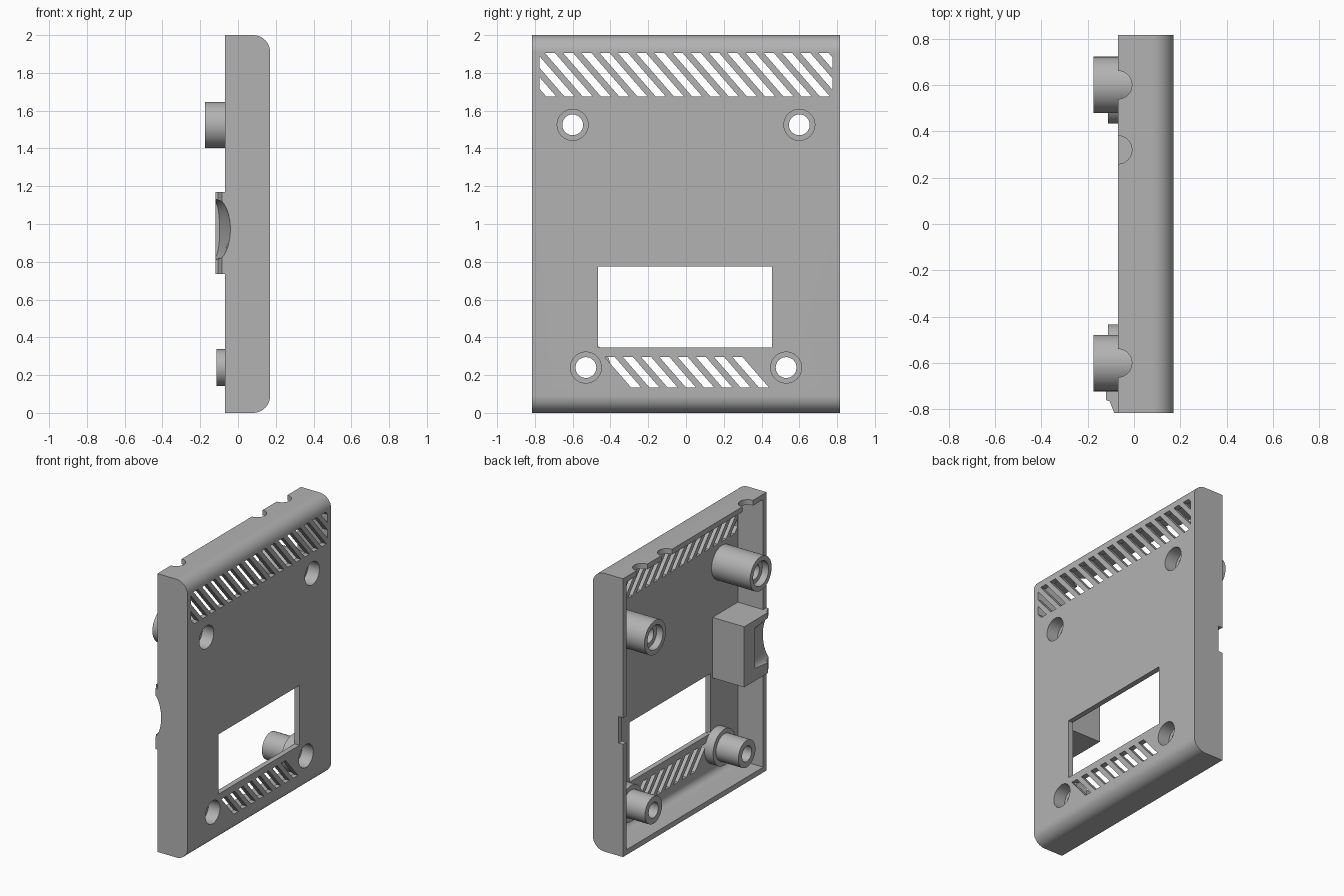
import bpy, bmesh
from math import sin, cos, pi, radians
from mathutils import Vector

if "Cube" in bpy.data.objects:
    bpy.data.objects.remove(bpy.data.objects["Cube"], do_unlink=True)

grey = bpy.data.materials.new("light grey plastic")
grey.use_nodes = True
tone = (0.45, 0.45, 0.45, 1)
grey.diffuse_color = tone
grey.node_tree.nodes["Principled BSDF"].inputs["Base Color"].default_value = tone

OUT, RIM, SIDE, TOP, WALL = 0.17, -0.07, 0.815, 2.0, 0.038


def make(name, bm):
    bmesh.ops.recalc_face_normals(bm, faces=bm.faces)
    mesh = bpy.data.meshes.new(name)
    bm.to_mesh(mesh)
    bm.free()
    mesh.materials.append(grey)
    ob = bpy.data.objects.new(name, mesh)
    bpy.context.collection.objects.link(ob)
    return ob


def prism(bm, pts, direction, clip=None):
    """Extrude a flat outline, optionally clipped to |y| < clip first."""
    new = bmesh.new()
    new.faces.new([new.verts.new(p) for p in pts])
    if clip:
        for s in (-1, 1):
            bmesh.ops.bisect_plane(new, geom=new.verts[:] + new.edges[:] + new.faces[:],
                                   plane_co=(0, s * clip, 0), plane_no=(0, s, 0), clear_outer=True)
    if new.faces:
        ext = bmesh.ops.extrude_face_region(new, geom=new.faces[:])
        moved = [v for v in ext["geom"] if isinstance(v, bmesh.types.BMVert)]
        bmesh.ops.translate(new, verts=moved, vec=direction)
        bmesh.ops.recalc_face_normals(new, faces=new.faces)
        tmp = bpy.data.meshes.new("tmp")
        new.to_mesh(tmp)
        bm.from_mesh(tmp)
        bpy.data.meshes.remove(tmp)
    new.free()


def rod(bm, x0, x1, y, z, r, n=48):
    pts = [(x0, y + r * cos(2 * pi * i / n), z + r * sin(2 * pi * i / n)) for i in range(n)]
    prism(bm, pts, (x1 - x0, 0, 0))


def box(bm, x, y, z):
    prism(bm, [(x[0], y[0], z[0]), (x[1], y[0], z[0]), (x[1], y[1], z[0]), (x[0], y[1], z[0])],
          (0, 0, z[1] - z[0]))


def boolean(ob, bm, operation="DIFFERENCE"):
    tool = make("cutter", bm)
    tool.hide_render = True
    mod = ob.modifiers.new("cut", "BOOLEAN")
    mod.operation, mod.object, mod.solver = operation, tool, "EXACT"
    bpy.context.view_layer.objects.active = ob
    bpy.ops.object.modifier_apply(modifier=mod.name)
    bpy.data.objects.remove(tool, do_unlink=True)


def tray(bm, inset, rim, radius, n=12):
    """Side profile with two rounded outer corners, run along y."""
    x, lo, hi, y = OUT - inset, inset, TOP - inset, SIDE - inset
    arc = [(x - radius + radius * sin(a), radius * (1 - cos(a)))
           for a in (i * pi / 2 / n for i in range(n + 1))]
    pts = [(rim, -y, lo)] + [(px, -y, lo + pz) for px, pz in arc]
    pts += [(px, -y, hi - pz) for px, pz in reversed(arc)] + [(rim, -y, hi)]
    prism(bm, pts, (0, 2 * y, 0))


# Open case
shell = bmesh.new()
tray(shell, 0, RIM, 0.09)
case = make("case_shell", shell)
hollow = bmesh.new()
tray(hollow, WALL, RIM - 0.1, 0.052)
boolean(case, hollow)

# Slanted vents and display window
LEAN, PITCH, SLOT = 0.87, 0.0966, 0.053
vents = bmesh.new()
for start, count, low, high, clip in ((-0.94, 18, 1.675, 1.905, 0.775),
                                      (-0.43, 8, 0.135, 0.295, None)):
    shift = LEAN * (high - low)
    for k in range(count):
        y = start + k * PITCH
        prism(vents, [(0.1, y, high), (0.1, y + SLOT, high),
                      (0.1, y + SLOT + shift, low), (0.1, y + shift, low)], (0.2, 0, 0), clip)
boolean(case, vents)
window = bmesh.new()
box(window, (0.1, 0.3), (-0.465, 0.455), (0.345, 0.775))
boolean(case, window)

# Half-round notches in the top rim, latch notch in the left rim
notches = bmesh.new()
for y in (-0.6, 0.32, 0.6):
    prism(notches, [(RIM + 0.061 * cos(i * pi / 16), y + 0.061 * sin(i * pi / 16), TOP - 0.1)
                    for i in range(32)], (0, 0, 0.2))
box(notches, (RIM - 0.1, RIM + 0.035), (0.7, 0.9), (0.81, 1.0))
boolean(case, notches)

# Screw posts with counterbored holes
parts = [case]
for level, y, z, tip, radius in (("upper", 0.6, 1.525, -0.175, 0.122),
                                 ("lower", 0.53, 0.24, -0.113, 0.097)):
    for side, s in (("left", 1), ("right", -1)):
        body = bmesh.new()
        rod(body, tip, 0.15, s * y, z, radius)
        post = make(f"{level}_{side}_screw_post", body)
        if level == "lower":
            collar = bmesh.new()
            rod(collar, 0.065, 0.15, s * y, z, 0.13)
            boolean(post, collar, "UNION")
        bores = [(tip - 0.1, 0.3, 0.055), (0.08, 0.3, 0.082)]
        if level == "upper":
            bores.append((tip - 0.1, tip + 0.05, 0.088))
        for a, b, r in bores:
            for target in (post, case):
                if target is post or b > OUT:
                    hole = bmesh.new()
                    rod(hole, a, b, s * y, z, r)
                    boolean(target, hole)
        parts.append(post)

# Cable block on the right wall
block_bm = bmesh.new()
outline = [(0.15, -0.49), (-0.12, -0.49), (-0.12, -0.76), (-0.105, -0.765),
           (-0.085, -SIDE), (RIM, -SIDE), (RIM, -0.79), (0.15, -0.79)]
prism(block_bm, [(x, y, 0.735) for x, y in outline], (0, 0, 0.435))
block = make("cable_block", block_bm)
parts.append(block)

# Flared cable groove through block and wall
for target in (case, block):
    flare = bmesh.new()
    n, rings = 48, []
    for y, depth, half in ((-0.9, 0.105, 0.176), (-0.61, 0.025, 0.145)):
        rings.append([flare.verts.new((-0.122 + depth * cos(2 * pi * i / n), y,
                                       0.97 + half * sin(2 * pi * i / n))) for i in range(n)])
    for i in range(n):
        j = (i + 1) % n
        flare.faces.new((rings[0][i], rings[0][j], rings[1][j], rings[1][i]))
    for ring in rings:
        flare.faces.new(ring)
    boolean(target, flare)

# Smooth curved walls, crisp edges
bpy.ops.object.select_all(action="DESELECT")
for ob in parts:
    ob.select_set(True)
bpy.context.view_layer.objects.active = case
bpy.ops.object.shade_smooth_by_angle(angle=radians(30))
